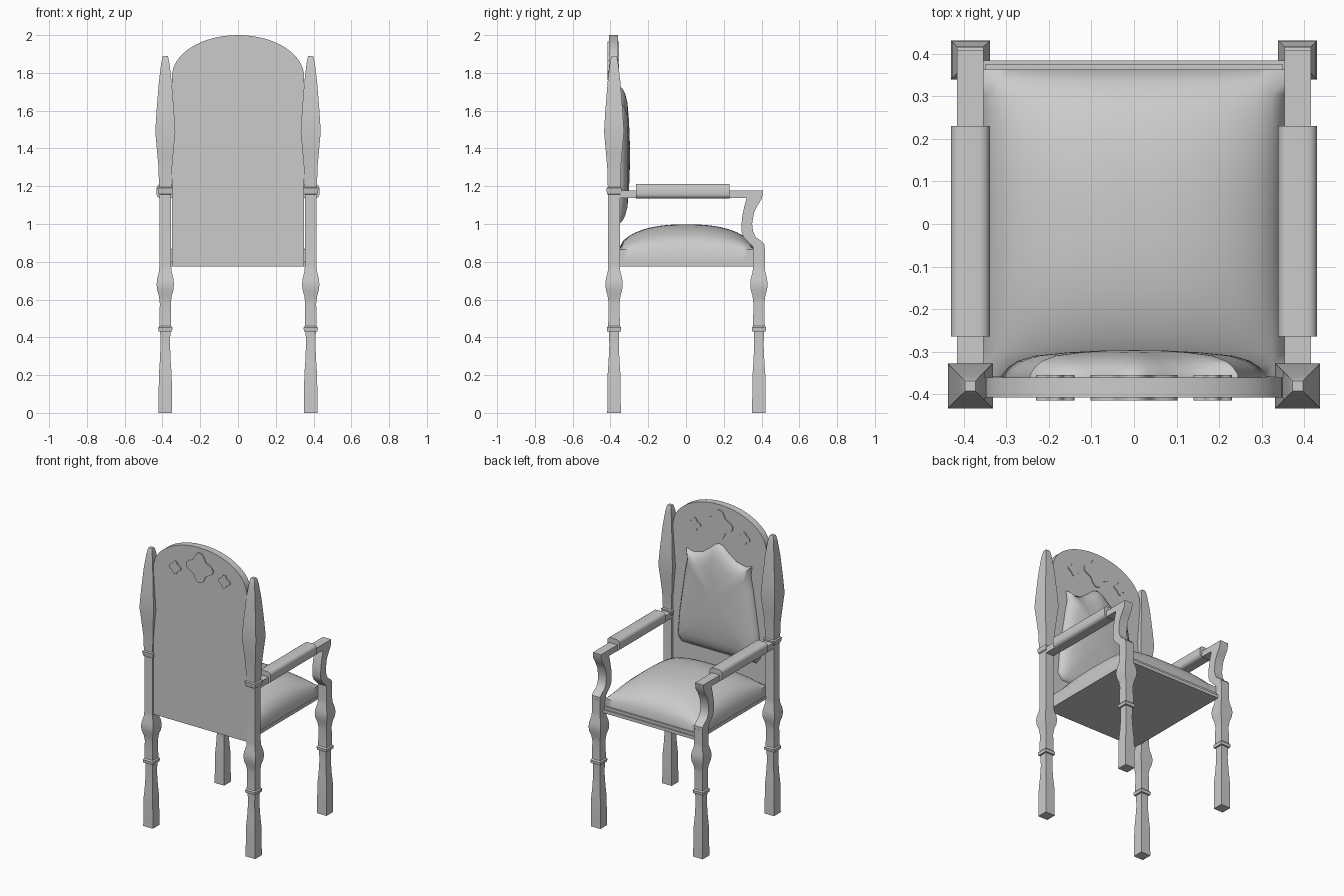
import bpy, bmesh, math
from mathutils import Vector

if "Cube" in bpy.data.objects:
    bpy.data.objects.remove(bpy.data.objects["Cube"])

grey = bpy.data.materials.new("grey")
grey.diffuse_color = (0.6, 0.6, 0.6, 1)
grey.use_nodes = True
grey.node_tree.nodes["Principled BSDF"].inputs["Base Color"].default_value = grey.diffuse_color


def finish(name, bm, angle=35):
    bmesh.ops.recalc_face_normals(bm, faces=bm.faces)
    me = bpy.data.meshes.new(name)
    bm.to_mesh(me)
    bm.free()
    me.materials.append(grey)
    ob = bpy.data.objects.new(name, me)
    bpy.context.collection.objects.link(ob)
    bpy.ops.object.select_all(action='DESELECT')
    ob.select_set(True)
    bpy.context.view_layer.objects.active = ob
    bpy.ops.object.shade_smooth_by_angle(angle=math.radians(angle))
    return ob


def loft(name, loops, angle=35):
    """Join closed loops of points and cap both ends."""
    bm = bmesh.new()
    rings = [[bm.verts.new(p) for p in lp] for lp in loops]
    n = len(rings[0])
    for a, b in zip(rings, rings[1:]):
        for i in range(n):
            j = (i + 1) % n
            bm.faces.new((a[i], a[j], b[j], b[i]))
    bm.faces.new(rings[0])
    bm.faces.new(rings[-1])
    return finish(name, bm, angle)


def square_post(name, x, y, profile):
    loft(name, [[(x + r * a, y + r * b, z) for a, b in ((-1, -1), (1, -1), (1, 1), (-1, 1))]
                for z, r in profile])


def box(name, lo, hi, bevel=0):
    bm = bmesh.new()
    bmesh.ops.create_cube(bm, size=1)
    for v in bm.verts:
        v.co = Vector([(l + h) / 2 + c * (h - l) for l, h, c in zip(lo, hi, v.co)])
    if bevel:  # round the edges that run front to back
        es = [e for e in bm.edges if abs(e.verts[0].co.y - e.verts[1].co.y) > 0.01]
        bmesh.ops.bevel(bm, geom=es, offset=bevel, segments=4, profile=0.5, affect='EDGES')
    return finish(name, bm)


# Legs: square section, turned-style profile (height, half width)
leg = [(0, .036), (.1, .035), (.2, .034), (.27, .029), (.36, .025), (.43, .027), (.432, .036),
       (.452, .038), (.46, .031), (.58, .029), (.62, .034), (.65, .043), (.68, .046), (.71, .043),
       (.75, .033), (.78, .031)]
post = [(1.155, .031), (1.16, .037), (1.19, .041), (1.195, .033), (1.3, .036), (1.38, .043),
        (1.49, .053), (1.6, .046), (1.75, .034), (1.85, .022), (1.885, .015), (1.89, .012)]

# Arm frame: side outline (y, z)
arm = [(-.36, 1.137), (.32, 1.137), (.308, 1.09), (.296, 1.03), (.293, .96), (.305, .93), (.355, .88),
       (.355, .84), (.416, .84), (.416, .89), (.405, .905), (.37, .93), (.355, .96), (.35, 1.0),
       (.36, 1.06), (.38, 1.1), (.402, 1.135), (.408, 1.178), (-.36, 1.178)]

for side, s in (("left", -1), ("right", 1)):
    x = .385 * s
    square_post("back_post_" + side, x, -.381, leg + post)
    square_post("front_leg_" + side, x, .386, leg + [(.87, .031)])
    loft("arm_" + side, [[(x + w, y, z) for y, z in arm] for w in (-.031, .031)])
    box("arm_pad_" + side, (x - .046, -.265, 1.135), (x + .046, .23, 1.213), .024)

# Seat base and front rail
box("seat_base", (-.355, -.365, .775), (.355, .385, .797))
box("seat_rail", (-.35, -.365, .797), (.35, .375, .815))

# Domed seat cushion
bm = bmesh.new()
bmesh.ops.create_grid(bm, x_segments=24, y_segments=24, size=1)


def dome(t):
    return max(0, 1 - abs(t) ** 2.5) ** .6


rim = [e for e in bm.edges if e.is_boundary]
ext = bmesh.ops.extrude_edge_only(bm, edges=rim)
skirt = {g for g in ext["geom"] if isinstance(g, bmesh.types.BMVert)}
for v in bm.verts:
    u, w = v.co.x, v.co.y
    z = .8 if v in skirt else .865 + .133 * dome(u) * dome(w)
    v.co = (u * .354, w * .362 + .002, z)
finish("seat_cushion", bm, 50)

# Arched back panel
arch = [(.35 * math.cos(math.pi * i / 32), 1.78 + .22 * math.sin(math.pi * i / 32)) for i in range(33)]
outline = [(-.35, .775), (.35, .775)] + arch
loft("back_panel", [[(x, y, z) for x, z in outline] for y in (-.408, -.361)])

# Padded back cushion with a scalloped top: half outline mirrored, then shrinking rings
half = [(0, 1.0), (.15, 1.0), (.28, 1.0), (.31, 1.04), (.297, 1.2), (.275, 1.35), (.252, 1.5),
        (.237, 1.58), (.245, 1.645), (.2, 1.63), (.13, 1.645), (.07, 1.69), (.03, 1.725), (0, 1.735)]
shape = half + [(-x, z) for x, z in half[-2:0:-1]]
rings = [(1, -.363), (1, -.355), (.95, -.336), (.88, -.322), (.75, -.31), (.5, -.302), (.25, -.298),
         (.05, -.297)]
loft("back_cushion", [[(x * k, y, 1.36 + (z - 1.36) * k) for x, z in shape] for k, y in rings], 50)

# Carved flower plates on both faces of the panel top
for name, x, z, r in (("center", 0, 1.865, .085), ("left", -.185, 1.82, .038), ("right", .185, 1.82, .038)):
    pts = []
    for i in range(48):
        t = math.tau * i / 48
        k = r * (1 + .2 * math.cos(4 * t))
        pts.append((x + k * math.cos(t), z + k * math.sin(t)))
    loft("flower_" + name, [[(px, y, pz) for px, pz in pts] for y in (-.415, -.355)])
